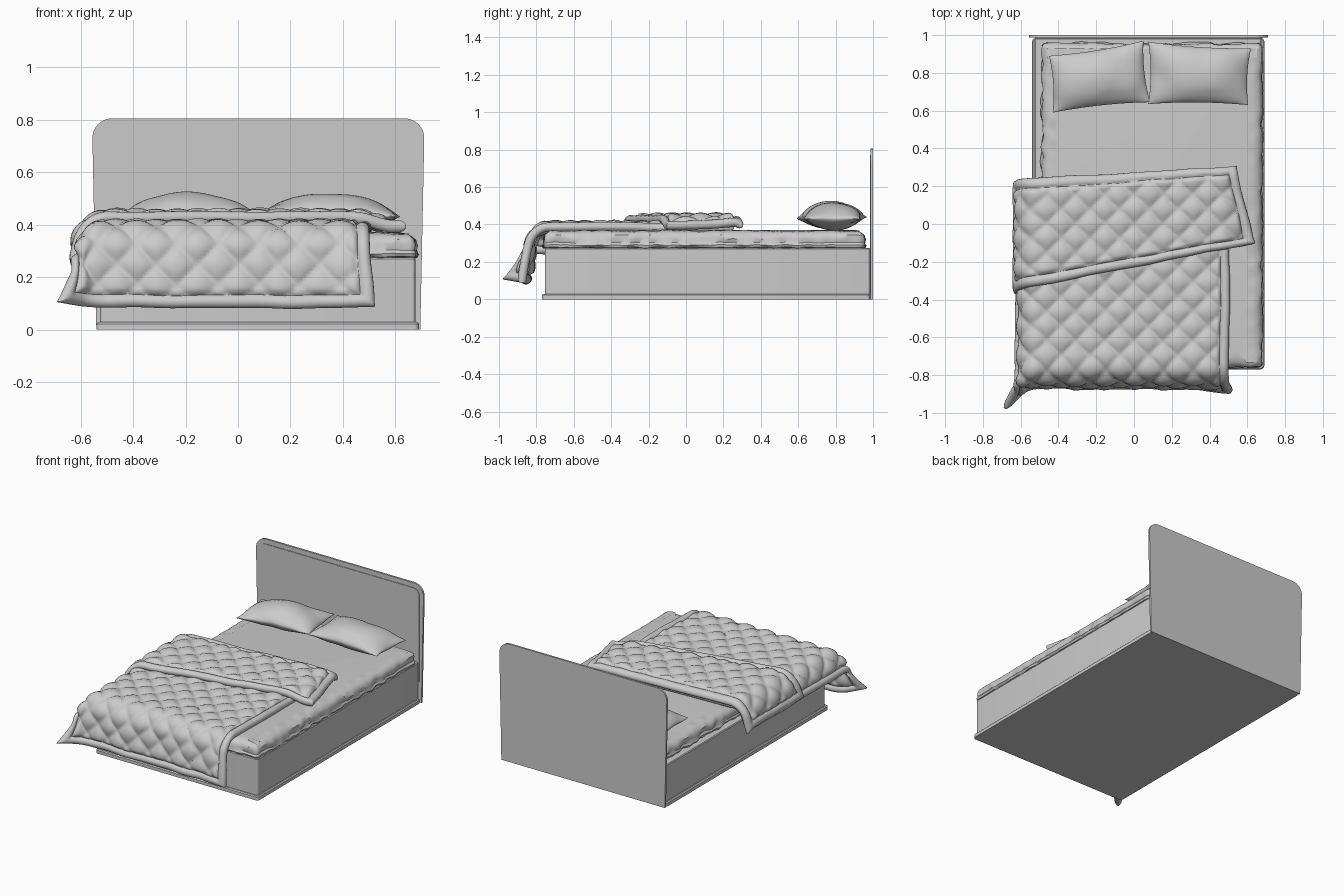
import bpy, bmesh, math
from mathutils import Vector, noise

if "Cube" in bpy.data.objects:
    bpy.data.objects.remove(bpy.data.objects["Cube"])


def finish(name, bm, angle=40):
    bmesh.ops.remove_doubles(bm, verts=bm.verts, dist=1e-5)
    bmesh.ops.recalc_face_normals(bm, faces=bm.faces)
    me = bpy.data.meshes.new(name)
    bm.to_mesh(me)
    bm.free()
    ob = bpy.data.objects.new(name, me)
    bpy.context.collection.objects.link(ob)
    bpy.ops.object.select_all(action='DESELECT')
    ob.select_set(True)
    bpy.context.view_layer.objects.active = ob
    bpy.ops.object.shade_smooth_by_angle(angle=math.radians(angle))
    return ob


def rounded_outline(x0, x1, y0, y1, r, step):
    """Closed list of (point, outward normal) around a rounded rectangle."""
    pts = []
    corners = [(x1 - r, y1 - r), (x0 + r, y1 - r), (x0 + r, y0 + r), (x1 - r, y0 + r)]
    for k, (cx, cy) in enumerate(corners):
        for i in range(6):
            a = math.pi / 2 * (k + i / 5)
            n = Vector((math.cos(a), math.sin(a), 0))
            pts.append((Vector((cx, cy, 0)) + n * r, n))
        nx, ny = corners[(k + 1) % 4]
        end = Vector((nx, ny, 0)) + n * r
        start = pts[-1][0]
        m = int((end - start).length / step)
        for i in range(1, m):
            pts.append((start.lerp(end, i / m), n))
    return pts


def loft_rect(name, rect, levels, r=0.02, step=9, wobble=0.0):
    """Stack of rounded rectangles: levels are (inset, z)."""
    bm = bmesh.new()
    rings = []
    for inset, z in levels:
        ring = []
        for p, n in rounded_outline(*rect, r, step):
            w = wobble * noise.noise(Vector((p.x * 16, p.y * 16, z * 18)))
            q = p - n * (inset + w)
            ring.append(bm.verts.new((q.x, q.y, z + w * 0.5)))
        rings.append(ring)
    for a, b in zip(rings, rings[1:]):
        for i in range(len(a)):
            j = (i + 1) % len(a)
            bm.faces.new((a[i], a[j], b[j], b[i]))
    bm.faces.new(rings[0])
    bm.faces.new(rings[-1])
    return finish(name, bm)


def board(name, x0b, x1b, x0t, x1t, top, r, y0, y1):
    """Upright panel with rounded top corners, slightly wider at the top."""
    prof = [(x0b, 0), (x1b, 0)]
    for cx, a0 in ((x1t - r, 0), (x0t + r, 90)):
        for i in range(9):
            a = math.radians(a0 + 90 * i / 8)
            prof.append((cx + r * math.cos(a), top - r + r * math.sin(a)))
    bm = bmesh.new()
    f = bm.faces.new([bm.verts.new((x, y0, z)) for x, z in prof])
    ext = bmesh.ops.extrude_face_region(bm, geom=[f])
    for v in ext['geom']:
        if isinstance(v, bmesh.types.BMVert):
            v.co.y = y1
    return finish(name, bm)


def cushion(name, us, vs, center, half):
    """Closed soft sheet: centre surface offset both ways by half(u, v)."""
    bm = bmesh.new()
    e = 1e-3
    up, lo = [], []
    for v in vs:
        ru, rl = [], []
        for u in us:
            c = center(u, v)
            n = (center(u, v + e) - center(u, v - e)).cross(center(u + e, v) - center(u - e, v))
            n.normalize()
            h = half(u, v)
            ru.append(bm.verts.new(c + n * h))
            rl.append(bm.verts.new(c - n * h))
        up.append(ru)
        lo.append(rl)
    for g in (up, lo):
        for j in range(len(vs) - 1):
            for i in range(len(us) - 1):
                bm.faces.new((g[j][i], g[j][i + 1], g[j + 1][i + 1], g[j + 1][i]))
    return finish(name, bm, 80)


def smooth(x):
    x = max(0.0, min(1.0, x))
    return x * x * (3 - 2 * x)


HEM = 0.05


def samples(length, step=0.0115):
    """0..1 parameters, dense inside the rounded hem at both ends."""
    edge = [HEM / 2 * (1 - math.cos(math.pi * i / 8)) / length for i in range(9)]
    n = int((length - 2 * HEM) / step)
    mid = [edge[-1] + (1 - 2 * edge[-1]) * i / n for i in range(1, n)]
    return edge + mid + [1 - x for x in reversed(edge)]


def drape(e, r, ang):
    """Outward reach and drop of cloth going distance e past an edge."""
    if e <= 0:
        return 0.0, 0.0
    a = min(e / r, ang)
    rest = e - a * r
    return (r * math.sin(a) + rest * math.cos(ang),
            r * (1 - math.cos(a)) + rest * math.sin(ang))


def quilt(name, bl, br, fr, fl, z, left, left_r, left_ang, top_fold=False):
    bl, br, fr, fl = (Vector(c) for c in (bl, br, fr, fl))
    width, depth = (br - bl).length, ((bl - fl).length + (br - fr).length) / 2

    def flat(u, v):
        return bl.lerp(br, u).lerp(fl.lerp(fr, u), v)

    def center(u, v):
        p = flat(u, v)
        ea, eb = max(0, left - p.x), max(0, -0.73 - p.y)
        ha, da = drape(ea, left_r, left_ang)
        hb, db = drape(eb, 0.1, 1.45)
        k = min(1.2, ea / 0.2 * eb / 0.364) ** 2        # flared foot corner
        x = max(p.x, left) - ha - 0.07 * k
        y = max(p.y, -0.73) - hb - 0.12 * k
        zz = z - (da ** 4 + db ** 4) ** 0.25 + 0.03 * k
        if top_fold:
            zz -= 0.03 * smooth((p.x - 0.45) / 0.15)
            zz -= 0.025 * max(0, 1 - max(v, 0) * depth / 0.06) ** 2
        else:                                            # hanging right corner kicks out
            c = smooth(eb / 0.36) * smooth((p.x - 0.3) / 0.2)
            y -= 0.03 * c
            x += 0.02 * c
        w = 0.008 * noise.noise(Vector((p.x * 6, p.y * 6, z * 9)))
        return Vector((x + w, y + w, zz + w * 0.7))

    def half(u, v):
        d = min(min(u, 1 - u) * width, min(v, 1 - v) * depth)
        t = (d - HEM / 2) / (HEM / 2)
        hem = 0.024 * math.sqrt(max(0, 1 - t * t))
        p = flat(u, v)
        s = abs(math.sin(math.pi * (p.x + p.y) / 0.155) * math.sin(math.pi * (p.x - p.y) / 0.155))
        puff = (0.012 + 0.023 * s ** 0.5) * smooth((d - HEM * 0.7) / 0.03)
        return max(hem, puff) if d > 1e-6 else 0.0

    return cushion(name, samples(width), samples(depth), center, half)


def pillow(name, bl, br, fr, fl, z):
    bl, br, fr, fl = (Vector((*c, z)) for c in (bl, br, fr, fl))

    def center(u, v):
        a = u * (1 - 0.05 * (1 - v * v))                 # edges bow inward
        b = v * (1 - 0.07 * (1 - u * u))
        p = bl.lerp(br, (a + 1) / 2).lerp(fl.lerp(fr, (a + 1) / 2), (b + 1) / 2)
        p.z += 0.012 * noise.noise(p * 7) - 0.012 * u * u
        return p

    def half(u, v):
        return 0.075 * max(0, (1 - u * u) * (1 - v * v)) ** 0.6

    g = [math.sin(math.pi / 2 * (i / 18 - 1)) for i in range(37)]
    return cushion(name, g, g, center, half)


# Bed base: plinth and box
loft_rect("plinth", (-0.54, 0.69, -0.77, 0.985), [(0, 0), (0, 0.022), (0.006, 0.028)])
loft_rect("bed_box", (-0.526, 0.676, -0.755, 0.985), [(0, 0.02), (0, 0.27), (0.005, 0.275)], r=0.015)

# Headboard with a slightly raised front panel
board("headboard", -0.54, 0.695, -0.555, 0.71, 0.805, 0.075, 0.987, 1.0)
board("headboard_panel", -0.525, 0.678, -0.525, 0.68, 0.772, 0.045, 0.983, 0.99)

# Mattress with softly crumpled sides
loft_rect("mattress", (-0.49, 0.682, -0.763, 0.958),
          [(0.03, 0.272), (0.006, 0.278), (0, 0.29), (0.008, 0.302), (0.004, 0.325),
           (0.01, 0.345), (0.028, 0.36), (0.055, 0.366), (0.08, 0.367)],
          r=0.03, step=0.02, wobble=0.014)

# Pillows
pillow("left_pillow", (-0.45, 0.89), (0.05, 0.97), (0.085, 0.645), (-0.43, 0.59), 0.445)
pillow("right_pillow", (0.075, 0.965), (0.62, 0.93), (0.605, 0.63), (0.075, 0.635), 0.445)

# Quilt: main layer hanging over the foot, and the turned-back layer on top
quilt("quilt", (-0.70, 0.21), (0.515, 0.26), (0.495, -1.094), (-0.70, -1.094),
      0.387, -0.50, 0.09, 1.25)
quilt("quilt_fold", (-0.73, 0.23), (0.54, 0.30), (0.645, -0.10), (-0.73, -0.37),
      0.427, -0.49, 0.12, 1.4, top_fold=True)
